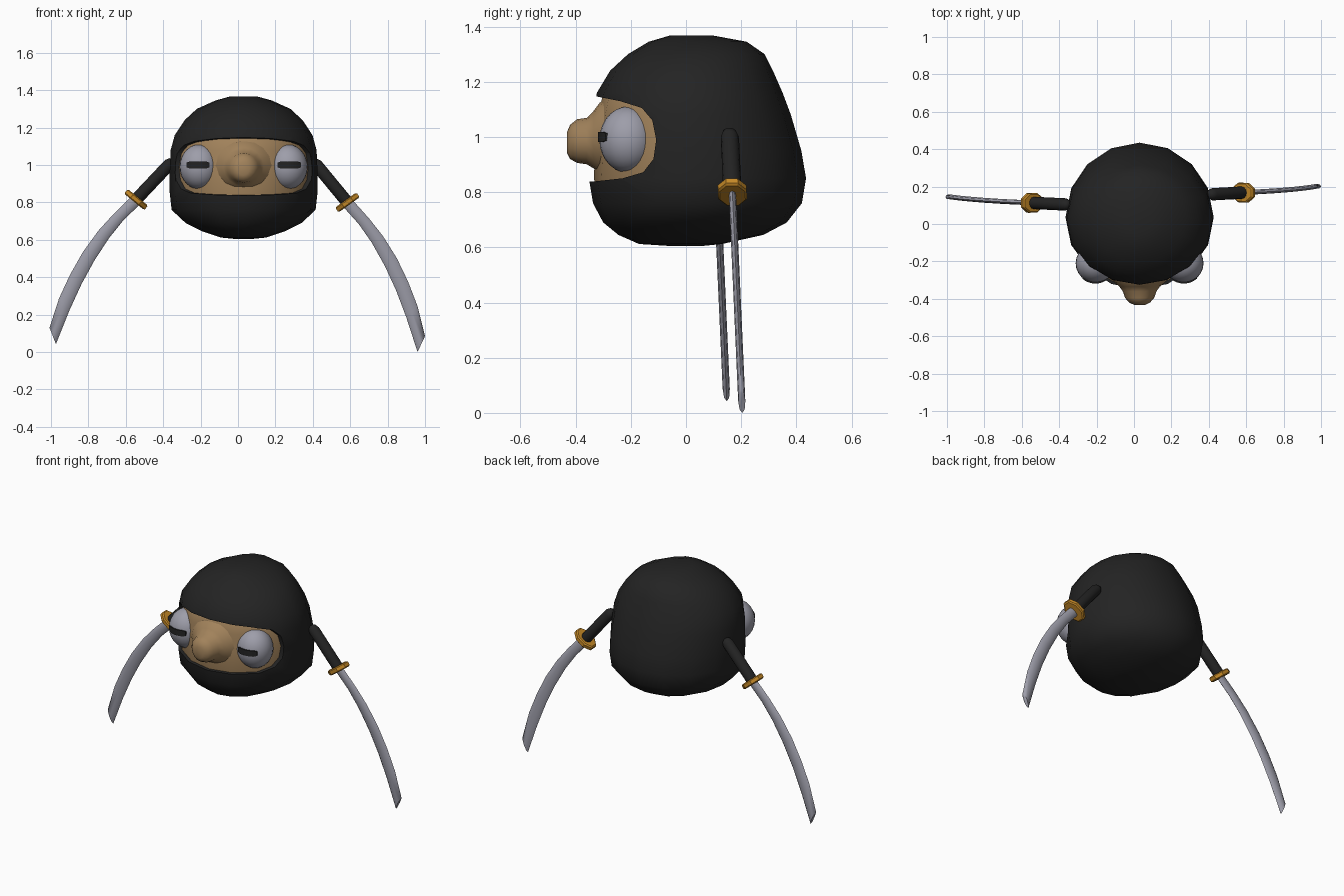
import bpy, bmesh, math
from mathutils import Vector, Matrix

if "Cube" in bpy.data.objects:
    bpy.data.objects.remove(bpy.data.objects["Cube"])


def material(name, rgb):
    m = bpy.data.materials.new(name)
    m.diffuse_color = (*rgb, 1)
    m.use_nodes = True
    m.node_tree.nodes["Principled BSDF"].inputs["Base Color"].default_value = m.diffuse_color
    return m


BLACK = material("black cloth", (0.017, 0.017, 0.017))
SKIN = material("tan skin", (0.36, 0.225, 0.105))
GREY = material("pale grey", (0.34, 0.34, 0.40))
GOLD = material("gold", (0.56, 0.25, 0.02))
CX = 0.03  # head centre line


def finish(name, bm, mat, angle=40):
    bmesh.ops.recalc_face_normals(bm, faces=bm.faces)
    me = bpy.data.meshes.new(name)
    bm.to_mesh(me)
    bm.free()
    me.materials.append(mat)
    me.shade_smooth()
    me.set_sharp_from_angle(angle=math.radians(angle))
    ob = bpy.data.objects.new(name, me)
    bpy.context.collection.objects.link(ob)
    return ob


def loft(name, rings, mat, n=16, turn=0.0, angle=40):
    """Skin a row of elliptical rings, each (centre, half axis, half axis)."""
    bm = bmesh.new()
    rows = []
    for c, u, v in rings:
        c, u, v = Vector(c), Vector(u), Vector(v)
        ts = [2 * math.pi * (i + turn) / n for i in range(n)]
        rows.append([bm.verts.new(c + u * math.cos(t) + v * math.sin(t)) for t in ts])
    for a, b in zip(rows, rows[1:]):
        for i in range(n):
            j = (i + 1) % n
            bm.faces.new((a[i], a[j], b[j], b[i]))
    bm.faces.new(rows[0])
    bm.faces.new(rows[-1])
    return finish(name, bm, mat, angle)


def head_rings(table):
    # table rows: height, front y, back y, half width
    return [((CX, (f + b) / 2, z), (w, 0, 0), (0, (b - f) / 2, 0)) for z, f, b, w in table]


# Hood
hood = loft("hood", head_rings([
    (0.605, -0.06, 0.06, 0.05), (0.612, -0.17, 0.13, 0.12), (0.645, -0.245, 0.28, 0.22),
    (0.69, -0.30, 0.365, 0.31), (0.76, -0.337, 0.42, 0.385), (0.85, -0.352, 0.435, 0.395),
    (0.95, -0.35, 0.418, 0.396), (1.08, -0.335, 0.38, 0.39), (1.16, -0.323, 0.35, 0.368),
    (1.24, -0.275, 0.315, 0.315), (1.30, -0.21, 0.285, 0.25), (1.345, -0.135, 0.22, 0.15),
    (1.367, -0.06, 0.10, 0.07)]), BLACK)

# Face opening cut through the hood from the side
bm = bmesh.new()
outline = [(-0.6, 1.145), (-0.33, 1.148), (-0.24, 1.13), (-0.16, 1.105), (-0.122, 1.06),
           (-0.108, 0.99), (-0.118, 0.92), (-0.155, 0.872), (-0.23, 0.85), (-0.34, 0.838),
           (-0.6, 0.832)]
f = bm.faces.new([bm.verts.new((-0.6, y, z)) for y, z in outline])
side = bmesh.ops.extrude_face_region(bm, geom=[f])["geom"]
bmesh.ops.translate(bm, vec=(1.3, 0, 0), verts=[v for v in side if isinstance(v, bmesh.types.BMVert)])
cutter = finish("opening_cutter", bm, BLACK)
cutter.hide_render = True
mod = hood.modifiers.new("opening", "BOOLEAN")
mod.operation = "DIFFERENCE"
mod.solver = "EXACT"
mod.object = cutter
bpy.context.view_layer.update()
cut = bpy.data.meshes.new_from_object(hood.evaluated_get(bpy.context.evaluated_depsgraph_get()))
hood.modifiers.clear()
hood.data = cut
cut.shade_smooth()
cut.set_sharp_from_angle(angle=math.radians(40))
bpy.data.objects.remove(cutter)

# Face and nose
loft("face", head_rings([
    (0.76, -0.31, 0.36, 0.35), (0.85, -0.334, 0.40, 0.372), (0.97, -0.328, 0.39, 0.375),
    (1.08, -0.318, 0.35, 0.368), (1.16, -0.30, 0.32, 0.345), (1.20, -0.26, 0.28, 0.30)]), SKIN)
loft("nose", [((CX, y, z), (rx, 0, 0), (0, 0, rz)) for y, z, rx, rz in [
    (-0.26, 0.995, 0.18, 0.15), (-0.312, 0.995, 0.135, 0.13), (-0.335, 0.99, 0.108, 0.104),
    (-0.36, 0.985, 0.09, 0.084), (-0.395, 0.985, 0.078, 0.079), (-0.42, 0.982, 0.056, 0.062),
    (-0.432, 0.98, 0.03, 0.036)]], SKIN, angle=60)

# Eyes with slit pupils
for label, s in (("left", -1), ("right", 1)):
    ex = CX + s * 0.236
    bm = bmesh.new()
    bmesh.ops.create_uvsphere(bm, u_segments=24, v_segments=14, radius=1,
                              matrix=Matrix.Translation((ex, -0.21, 0.99)) @ Matrix.Diagonal((0.106, 0.104, 0.12, 1)))
    finish(label + "_eye", bm, GREY)
    slit = []
    for k in range(-4, 5):
        dx = k * 0.0155 + s * 0.008
        y = -0.21 - 0.104 * math.sqrt(1 - (dx / 0.106) ** 2)
        h = 0.013 if abs(k) == 4 else 0.018
        r = math.sqrt(2)
        slit.append(((ex + dx, y, 1.0), (0, 0.0045 * r, 0), (0, 0, h * r)))
    loft(label + "_pupil", slit, BLACK, n=4, turn=0.5)


def sword(label, guard, s, tilt):
    """Handle, guard and curved blade laid out around the guard centre."""
    ca, sa = math.cos(tilt), math.sin(tilt)
    g = Vector(guard)

    def turn(dx, dz):
        x, z = dx * ca - dz * sa, dx * sa + dz * ca
        return Vector((s * x, -0.045 * z, z))

    across = Vector((0, 1, 0))
    # Handle with a rounded end
    loft(label + "_handle", [
        (g + turn(-0.165 + 0.637 * d, 0.20 - 0.772 * d), turn(0.772 * r, 0.637 * r), across * r)
        for d, r in ((-0.032, 0.010), (-0.023, 0.024), (0, 0.033), (0.26, 0.033))], BLACK, n=12)
    # Octagonal guard
    k = 1 / math.cos(math.pi / 8)
    loft(label + "_guard", [
        (g + turn(0.58 * d, -0.81 * d), turn(0.81 * 0.07 * r, 0.58 * 0.07 * r), across * 0.052 * r)
        for d, r in ((-0.016, 0.88 * k), (-0.010, k), (0.010, k), (0.016, 0.88 * k))],
        GOLD, n=8, turn=0.5, angle=30)
    # Curved blade from outer and inner edges
    outer = [(0.612, 0.813), (0.70, 0.715), (0.775, 0.62), (0.85, 0.50), (0.91, 0.375),
             (0.96, 0.245), (1.0, 0.085)]
    inner = [(0.562, 0.777), (0.645, 0.685), (0.715, 0.585), (0.785, 0.46), (0.845, 0.33),
             (0.90, 0.185), (0.96, 0.0)]
    rings = []
    for (ox, oz), (ix, iz) in zip(outer, inner):
        mid = turn((ox + ix) / 2 - 0.585, (oz + iz) / 2 - 0.80)
        rings.append((g + mid, turn((ox - ix) / 2, (oz - iz) / 2), across * 0.013))
    loft(label + "_blade", rings, GREY, n=8, angle=60)


sword("right", (0.585, 0.168, 0.80), 1, 0.0)
sword("left", (-0.545, 0.113, 0.815), -1, math.radians(3.9))
